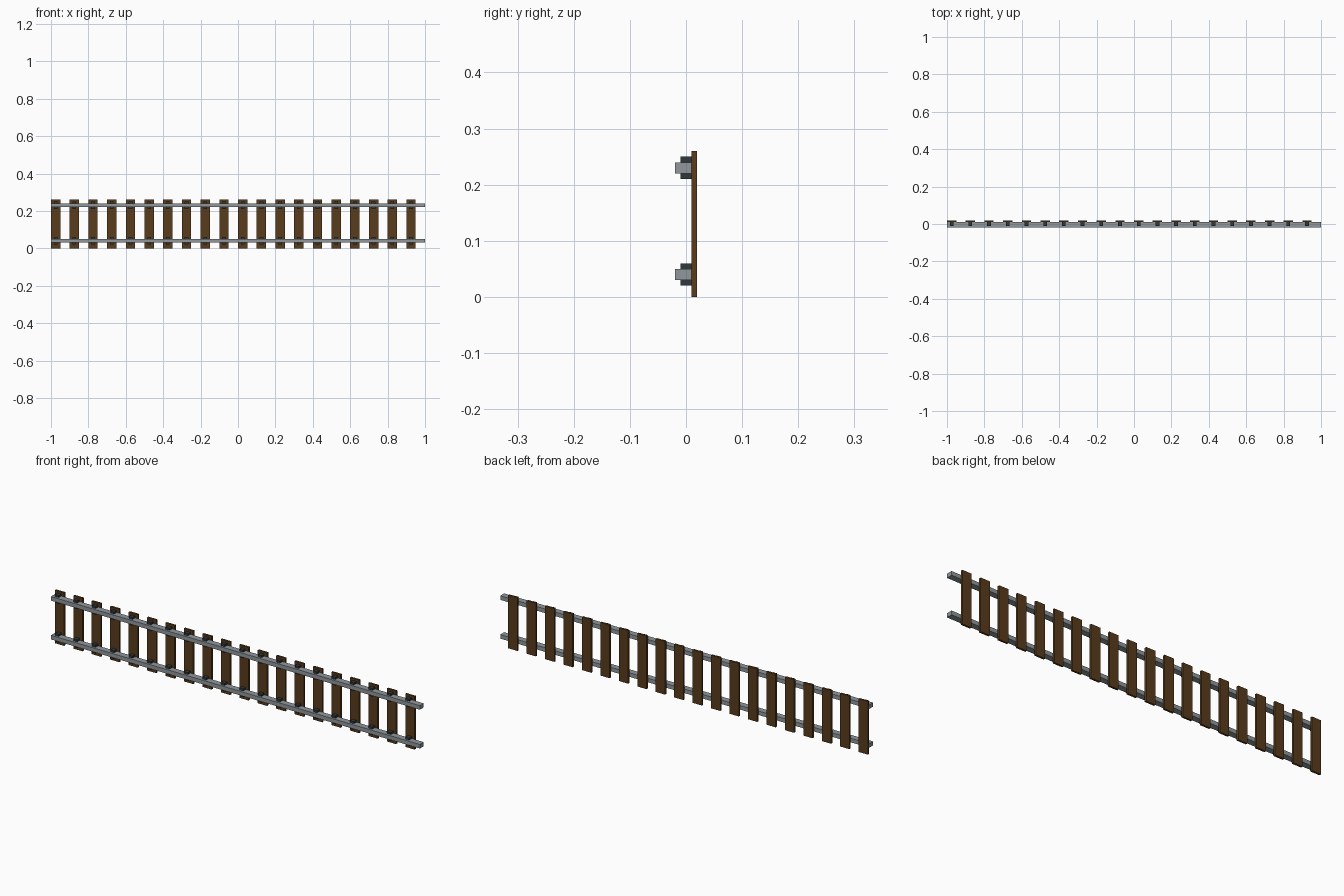
import bpy

if "Cube" in bpy.data.objects:
    bpy.data.objects.remove(bpy.data.objects["Cube"])

TIES = 20          # sleepers along the track
PITCH = 0.1        # sleeper spacing
RAIL_Z = (0.04, 0.23)


def material(name, color):
    m = bpy.data.materials.new(name)
    m.diffuse_color = (*color, 1)
    m.use_nodes = True
    m.node_tree.nodes["Principled BSDF"].inputs["Base Color"].default_value = m.diffuse_color
    return m


def box(name, lo, hi, mat):
    bpy.ops.mesh.primitive_cube_add(size=1)
    ob = bpy.context.object
    ob.name = name
    ob.location = [(a + b) / 2 for a, b in zip(lo, hi)]
    ob.scale = [b - a for a, b in zip(lo, hi)]
    bpy.ops.object.transform_apply(location=True, rotation=False, scale=True)
    ob.data.materials.append(mat)
    return ob


def repeat(ob):
    arr = ob.modifiers.new("along_track", 'ARRAY')
    arr.use_relative_offset = False
    arr.use_constant_offset = True
    arr.constant_offset_displace = (PITCH, 0, 0)
    arr.count = TIES


wood = material("wood", (0.10, 0.045, 0.012))
steel = material("steel", (0.28, 0.31, 0.33))
iron = material("dark_iron", (0.03, 0.04, 0.045))

# Wooden sleepers
repeat(box("sleepers", (-1, 0.01, 0), (-0.95, 0.02, 0.26), wood))

for side, z in zip(("lower", "upper"), RAIL_Z):
    # Long steel rail
    box(side + "_rail", (-1, -0.02, z - 0.01), (1, 0.01, z + 0.01), steel)
    # Small iron clamps holding the rail on each sleeper
    repeat(box(side + "_clamps", (-0.985, -0.01, z - 0.02), (-0.965, 0.01, z + 0.02), iron))
